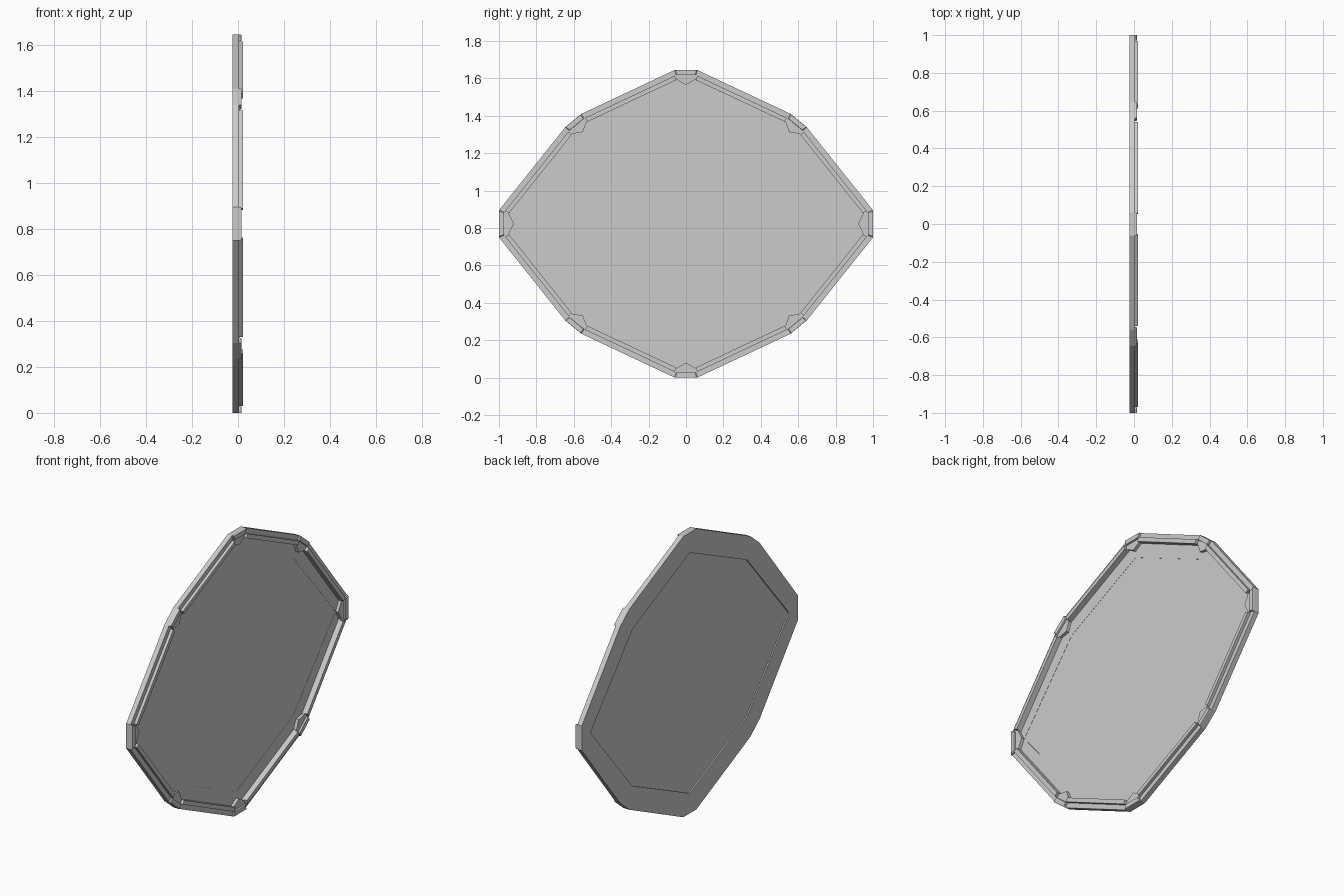
import bpy, bmesh
from mathutils import Vector

if "Cube" in bpy.data.objects:
    bpy.data.objects.remove(bpy.data.objects["Cube"])

ZC = 0.8225  # height of the panel centre


def full(quad):
    """Mirror a top-to-right quarter outline (y, z) into a closed loop."""
    q = [Vector(p) for p in quad]
    flip = lambda pts, sy, sz: [Vector((p.x * sy, p.y * sz)) for p in pts]
    return q + flip(q[::-1], 1, -1) + flip(q, -1, -1) + flip(q[::-1], -1, 1)


def inward(a, b):
    d = (b - a).normalized()
    return Vector((d.y, -d.x))


def inset(pts, d):
    """Offset a clockwise loop inward by d."""
    out = []
    for i, p in enumerate(pts):
        n1 = inward(pts[i - 1], p)
        n2 = inward(p, pts[(i + 1) % len(pts)])
        out.append(p + (n1 + n2) * (d / (1 + n1.dot(n2))))
    return out


def loft(name, loops, ring=False):
    """Skin a list of (points, x) loops; a ring closes on itself, otherwise ends are capped."""
    bm = bmesh.new()
    rows = [[bm.verts.new((x, p.x, p.y + ZC)) for p in pts] for pts, x in loops]
    n = len(rows[0])
    for k in range(len(rows) if ring else len(rows) - 1):
        a, b = rows[k], rows[(k + 1) % len(rows)]
        for i in range(n):
            j = (i + 1) % n
            bm.faces.new((a[i], a[j], b[j], b[i]))
    if not ring:
        bm.faces.new(rows[0])
        bm.faces.new(rows[-1])
    bmesh.ops.remove_doubles(bm, verts=bm.verts[:], dist=1e-5)
    bmesh.ops.recalc_face_normals(bm, faces=bm.faces[:])
    me = bpy.data.meshes.new(name)
    bm.to_mesh(me)
    bm.free()
    ob = bpy.data.objects.new(name, me)
    bpy.context.collection.objects.link(ob)
    return ob


outer = full([(0.06, 0.8225), (0.56, 0.5875), (0.645, 0.5175), (1.0, 0.0725)])
octagon = full([(0, 0.705), (0.53, 0.46), (0.53, 0.46), (0.92, 0)])
mid, inner = inset(outer, 0.028), inset(outer, 0.052)
BACK, LAND, RIM = -0.025, -0.0115, 0.004

# frame with stepped front and octagonal opening at the back
loft("frame", [(outer, BACK), (outer, RIM), (inner, RIM),
               (inner, LAND), (octagon, LAND), (octagon, BACK)], ring=True)

# centre panel
eight = [p for i, p in enumerate(octagon) if (p - octagon[i - 1]).length > 1e-5]
loft("centre_panel", [(eight, -0.018), (eight, -0.0125)])

for i in range(16):
    j = (i + 1) % 16
    if i % 2 == 0:
        # raised rail along each long edge
        t = (inner[j] - inner[i]).normalized() * 0.006
        quad = [mid[i] + t, mid[j] - t, inner[j] - t, inner[i] + t]
        loft(f"rail_{i // 2}", [(quad, RIM - 0.002), (quad, 0.021)])
    else:
        # corner cap with a tapered top
        quad = [outer[i], outer[j], mid[j], mid[i]]
        c = sum(quad, Vector((0, 0))) / 4
        top = [p.lerp(c, 0.08) for p in quad]
        loft(f"corner_cap_{i // 2}", [(quad, RIM - 0.002), (quad, 0.012), (top, 0.016)])
        # pointed gusset behind the cap
        apex = (outer[i] + outer[j]) / 2 + inward(outer[i], outer[j]) * 0.08
        tri = [mid[i], mid[j], inner[j], apex, inner[i]]
        loft(f"corner_gusset_{i // 2}", [(tri, LAND - 0.002), (tri, RIM + 0.002)])
